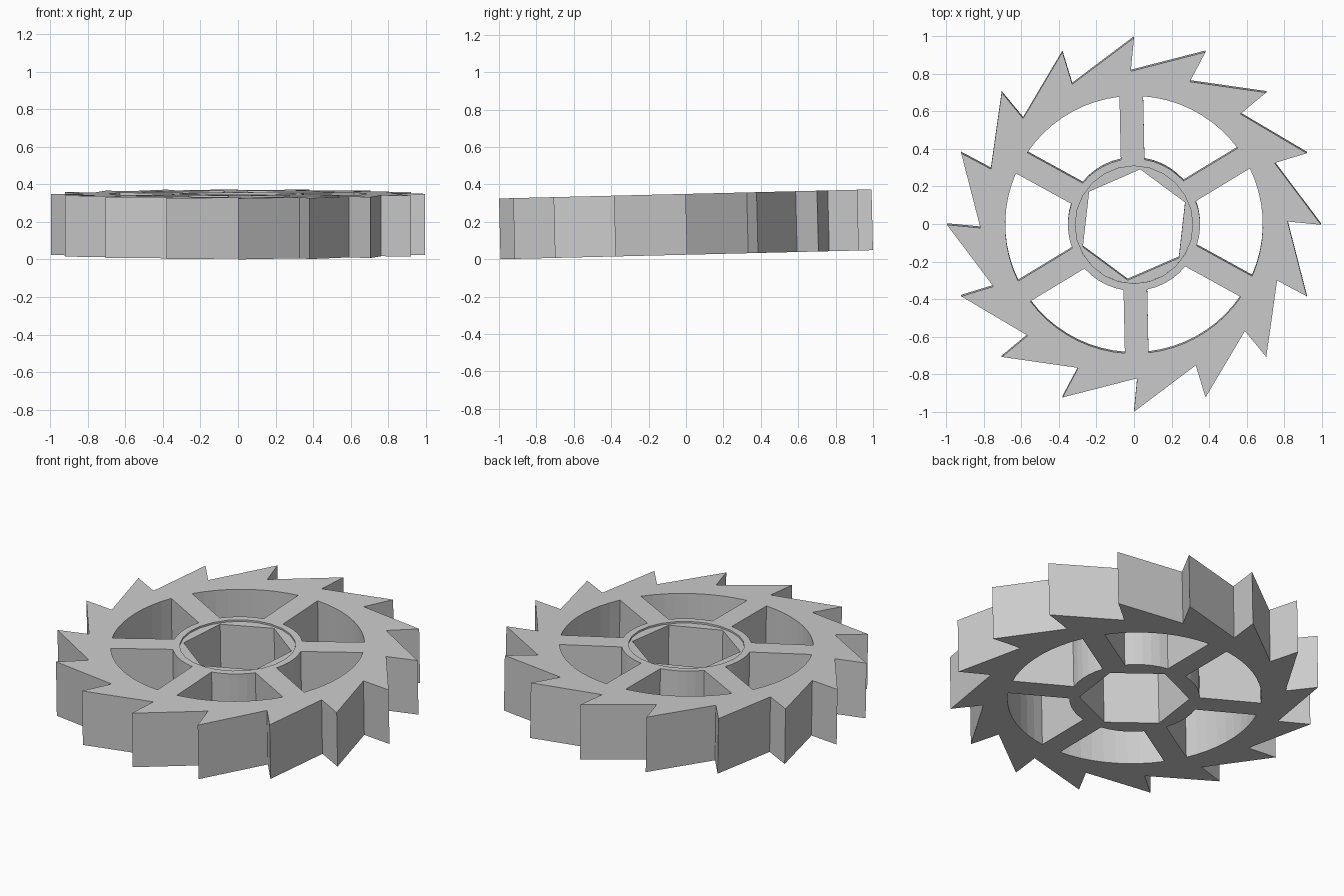
import bpy, bmesh
from math import radians, degrees, sin, cos, asin
from mathutils import Matrix, Vector

if "Cube" in bpy.data.objects:
    bpy.data.objects.remove(bpy.data.objects["Cube"])

THICK = 0.325
TILT = radians(1.4)
LEAD = 1.2            # degrees: tooth roots and spokes lead the tips
TIP_R, ROOT_R = 0.996, 0.818
RIM_R, HUB_R = 0.686, 0.352
SPOKE_HALF = 0.063


def polar(r, deg):
    return Vector((r * cos(radians(deg)), r * sin(radians(deg)), 0))


def arc(r, a, b, n):
    return [polar(r, a + (b - a) * i / n) for i in range(n + 1)]


def opening(a):
    # one window between two parallel-sided spokes
    o = degrees(asin(SPOKE_HALF / RIM_R))
    i = degrees(asin(SPOKE_HALF / HUB_R))
    return arc(RIM_R, a + o, a + 60 - o, 9) + arc(HUB_R, a + 60 - i, a + i, 5)


# profile loops: saw-tooth outline (clockwise), six windows, hexagonal bore
loops = [[p for k in range(16) for p in
          (polar(TIP_R, -k * 22.5), polar(ROOT_R, -k * 22.5 + LEAD))]]
loops += [opening(30 + LEAD + 60 * k) for k in range(6)]
loops.append([polar(0.297, 23.5 + 60 * k) for k in range(6)])

# ratchet wheel body
bm = bmesh.new()
for pts in loops:
    vs = [bm.verts.new(p) for p in pts]
    for i, v in enumerate(vs):
        bm.edges.new((v, vs[(i + 1) % len(vs)]))
bmesh.ops.triangle_fill(bm, use_beauty=True, edges=bm.edges[:], normal=(0, 0, 1))
ext = bmesh.ops.extrude_face_region(bm, geom=bm.faces[:], use_keep_orig=True)
top = [g for g in ext["geom"] if isinstance(g, bmesh.types.BMVert)]
bmesh.ops.translate(bm, verts=top, vec=(0, 0, THICK))
bmesh.ops.recalc_face_normals(bm, faces=bm.faces[:])
mesh = bpy.data.meshes.new("ratchet_wheel")
bm.to_mesh(mesh)
bm.free()
wheel = bpy.data.objects.new("ratchet_wheel", mesh)
bpy.context.collection.objects.link(wheel)

# shallow round recess on top of the hub
bpy.ops.mesh.primitive_cylinder_add(vertices=24, radius=0.313, depth=0.1,
                                    location=(0, 0, THICK - 0.01 + 0.05))
cutter = bpy.context.object
cutter.name = "hub_recess_cutter"
cutter.hide_render = True
mod = wheel.modifiers.new("hub_recess", 'BOOLEAN')
mod.operation = 'DIFFERENCE'
mod.solver = 'EXACT'
mod.object = cutter
bpy.context.view_layer.objects.active = wheel
bpy.ops.object.modifier_apply(modifier=mod.name)
bpy.data.objects.remove(cutter)

# slight lean, resting on the front edge
wheel.data.transform(Matrix.Rotation(TILT, 4, 'X'))
low = min(v.co.z for v in wheel.data.vertices)
wheel.data.transform(Matrix.Translation((0, 0.004, -low)))
